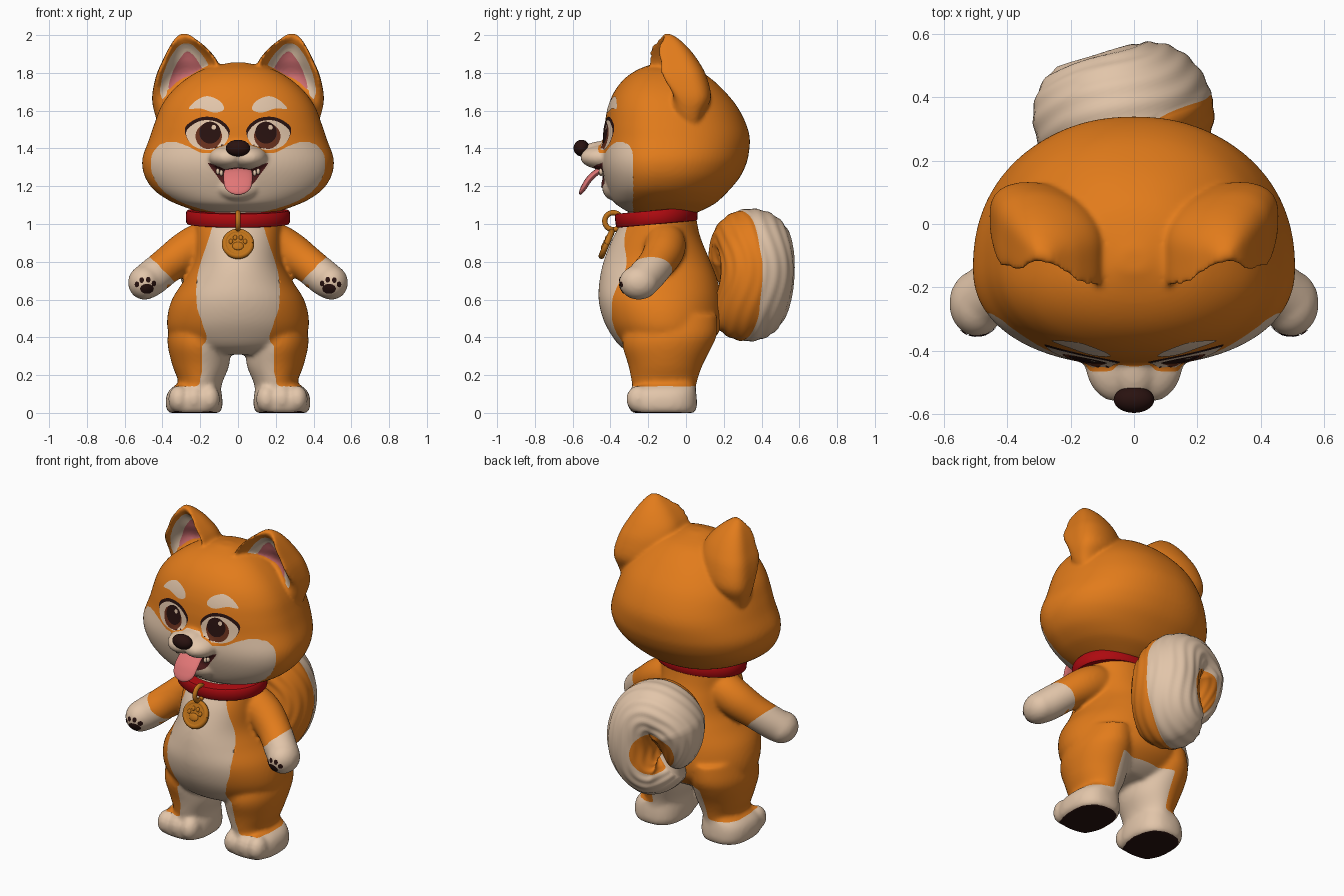
import bpy, bmesh
from math import sin, cos, pi, radians, sqrt
from mathutils import Vector, Matrix
from mathutils.bvhtree import BVHTree

if "Cube" in bpy.data.objects:
    bpy.data.objects.remove(bpy.data.objects["Cube"])

def material(name, *rgb):
    m = bpy.data.materials.new(name)
    m.use_nodes = True
    m.diffuse_color = (*rgb, 1)
    m.node_tree.nodes["Principled BSDF"].inputs["Base Color"].default_value = (*rgb, 1)
    return m

ORANGE = material("orange_fur", .76, .2, .011)
CREAM = material("cream_fur", .76, .56, .4)
RED = material("collar_red", .42, .003, .005)
TONGUE = material("tongue_pink", .75, .18, .18)
EAR = material("inner_ear_pink", .6, .15, .16)
DARK = material("dark_brown", .022, .006, .005)
IRIS = material("iris_brown", .14, .03, .012)
GOLD = material("gold", .52, .17, .01)
MOUTH = material("mouth_red", .1, .015, .015)

# --- helpers ---
def spline(pts, n=6, closed=False):
    out, m = [], len(pts)
    for i in range(m if closed else m - 1):
        p = [pts[(i + k) % m] if closed else pts[min(max(i + k, 0), m - 1)] for k in (-1, 0, 1, 2)]
        for t in (s / n for s in range(n)):
            out.append([.5 * (2*b + (c - a)*t + (2*a - 5*b + 4*c - d)*t*t + (3*b - a - 3*c + d)*t**3)
                        for a, b, c, d in zip(*p)])
    return out if closed else out + [list(pts[-1])]

def skin(bm, rings):
    vs = [[bm.verts.new(p) for p in r] for r in rings]
    n = len(vs[0])
    for a, b in zip(vs, vs[1:]):
        for i in range(n):
            bm.faces.new((a[i], a[(i + 1) % n], b[(i + 1) % n], b[i]))
    bm.faces.new(vs[0][::-1])
    bm.faces.new(vs[-1])

def trunk(bm, sections, side=1, power=2, bias=.5, n=64, steps=6):
    """Loft of ovals; a section is height, centre x, half width, front y, back y."""
    rings = []
    for z, cx, w, yf, yb in spline(sections, steps):
        mid, ring = yf + bias * (yb - yf), []
        for i in range(n):
            c, s = cos(2*pi*i/n), sin(2*pi*i/n)
            u, v = abs(c) ** (2/power), abs(s) ** (2/power)
            ring.append((side*(cx + (w*u if c > 0 else -w*u)), mid + (v*(yb - mid) if s > 0 else v*(yf - mid)), z))
        rings.append(ring)
    skin(bm, rings)

def ball(bm, centre, radii):
    bmesh.ops.create_uvsphere(bm, u_segments=32, v_segments=20, radius=1,
                              matrix=Matrix.Translation(centre) @ Matrix.Diagonal((*radii, 1)))

def tube(bm, path, ref, n=24, flat=1, ridge=0):
    """Sweep along points of x, y, z, radius."""
    pts, rings = [Vector(p[:3]) for p in path], []
    for i, p in enumerate(pts):
        t = (pts[min(i + 1, len(pts) - 1)] - pts[max(i - 1, 0)]).normalized()
        a = t.cross(Vector(ref)).normalized()
        b = a.cross(t)
        ring = []
        for k in range(n):
            th = 2*pi*k/n
            r = path[i][3] * (1 + ridge * sin(17*th + 2*sin(i*.3)))
            ring.append(p + a*(cos(th)*r*flat) + b*(sin(th)*r))
        rings.append(ring)
    skin(bm, rings)

def inside(poly, x, z):
    hit = False
    for (ax, az), (bx, bz) in zip(poly, poly[1:] + poly[:1]):
        if (az > z) != (bz > z) and x < ax + (z - az) * (bx - ax) / (bz - az):
            hit = not hit
    return hit

def paint(mesh, rule):
    """Colour faces by rule, then even out the colour borders."""
    for p in mesh.polygons:
        p.material_index = rule(p.center, p.normal)
    bm = bmesh.new()
    bm.from_mesh(mesh)
    near = {}
    for e in bm.edges:
        if len({f.material_index for f in e.link_faces}) > 1:
            a, b = e.verts
            near.setdefault(a, []).append(b)
            near.setdefault(b, []).append(a)
    for _ in range(5):
        goal = {v: (v.co + (ns[0].co + ns[1].co) / 2) / 2 for v, ns in near.items() if len(ns) == 2}
        for v, co in goal.items():
            v.co = co
    bm.to_mesh(mesh)
    bm.free()

def finish(name, bm, mats, voxel=0, rule=None, recalc=True, soften=7):
    if recalc:
        bmesh.ops.recalc_face_normals(bm, faces=bm.faces)
    mesh = bpy.data.meshes.new(name)
    bm.to_mesh(mesh)
    bm.free()
    ob = bpy.data.objects.new(name, mesh)
    bpy.context.scene.collection.objects.link(ob)
    if voxel:
        rm = ob.modifiers.new("Merge", 'REMESH')
        rm.mode, rm.voxel_size = 'VOXEL', voxel
        sm = ob.modifiers.new("Soften", 'SMOOTH')
        sm.factor, sm.iterations = .5, soften
        bpy.context.view_layer.update()
        mesh = bpy.data.meshes.new_from_object(ob.evaluated_get(bpy.context.evaluated_depsgraph_get()))
        ob.modifiers.clear()
        ob.data = mesh
    mesh.materials.clear()
    for m in mats:
        mesh.materials.append(m)
    if rule:
        paint(mesh, rule)
    mesh.shade_smooth()
    return ob

def surface(ob):
    return BVHTree.FromPolygons([v.co for v in ob.data.vertices], [p.vertices[:] for p in ob.data.polygons])

def decal(name, outline, tree, mat, lift=.004, rings=7, foremost=-1):
    """Thin plate laid on a surface from the front; foremost lets it pass behind the muzzle."""
    pts, bm = spline(outline, 5, True), bmesh.new()
    n = len(pts)
    cx, cz = (sum(v) / n for v in zip(*pts))
    def place(x, z):
        hit = tree.ray_cast(Vector((x, -2, z)), Vector((0, 1, 0)))[0]
        hit = hit or tree.find_nearest(Vector((x, -.4, z)))[0]
        return bm.verts.new((hit.x, max(hit.y, foremost) - lift, hit.z))
    mid = place(cx, cz)
    rows = [[place(cx + (x - cx)*k/rings, cz + (z - cz)*k/rings) for x, z in pts] for k in range(1, rings + 1)]
    for i in range(n):
        j = (i + 1) % n
        bm.faces.new((mid, rows[0][i], rows[0][j]))
        for a, b in zip(rows, rows[1:]):
            bm.faces.new((a[i], b[i], b[j], a[j]))
    bm.normal_update()
    if sum(f.normal.y for f in bm.faces) > 0:
        bmesh.ops.reverse_faces(bm, faces=bm.faces)
    finish(name, bm, [mat], recalc=False)

def ellipse(cx, cz, rx, rz):
    return [(cx + rx*cos(pi*k/5), cz + rz*sin(pi*k/5)) for k in range(10)]

def flip(outline, s):
    return [(s*x, z) for x, z in outline]

# --- head with ears and muzzle ---
bm = bmesh.new()
trunk(bm, [(1.06, 0, .2, -.3, .06), (1.1, 0, .31, -.365, .14), (1.13, 0, .375, -.39, .18), (1.18, 0, .445, -.412, .23),
           (1.24, 0, .488, -.432, .28), (1.3, 0, .506, -.445, .312), (1.36, 0, .503, -.447, .33),
           (1.45, 0, .47, -.437, .338), (1.53, 0, .443, -.43, .318), (1.62, 0, .408, -.413, .272),
           (1.7, 0, .352, -.38, .207), (1.77, 0, .272, -.325, .132), (1.82, 0, .18, -.25, .05),
           (1.855, 0, .04, -.15, -.08)], power=2.2, bias=.4, n=96)
for s in (1, -1):
    rings = []
    for z, cx, cy, rx, ry, dent in spline([
            (1.5, .33, .01, .08, .05, 0), (1.58, .315, -.01, .125, .1, 0), (1.67, .285, -.005, .17, .132, .4),
            (1.78, .265, -.03, .17, .134, 1), (1.86, .255, -.055, .147, .118, 1), (1.93, .265, -.08, .102, .092, 1),
            (1.98, .28, -.095, .055, .055, .6), (2.008, .285, -.1, .02, .015, 0)]):
        ring = []
        for k in range(64):
            c, v = cos(pi*k/32), sin(pi*k/32)
            if v < 0:
                v = -((1 - dent)*-v + dent*.95*sin(pi*min(1, -v)**.65))
            else:
                v = v**.8
            ring.append((s*(cx + rx*c), cy + ry*v + .2*rx*c, z))
        rings.append(ring)
    skin(bm, rings)
    ball(bm, (s*.055, -.43, 1.352), (.1, .13, .065))
ball(bm, (0, -.43, 1.385), (.075, .125, .055))
ball(bm, (0, -.385, 1.2), (.12, .06, .075))

mask = [(-.01, 1.44), (.045, 1.44), (.07, 1.41), (.12, 1.378), (.2, 1.375), (.27, 1.415), (.34, 1.44), (.41, 1.425),
        (.455, 1.38), (.475, 1.29), (.44, 1.2), (.36, 1.1), (.3, 1), (-.01, 1)]
ear_rim = spline([(.405, 1.66), (.4, 1.78), (.335, 1.92), (.27, 1.96), (.205, 1.915), (.145, 1.81), (.19, 1.73), (.32, 1.66)], 3, True)
ear_hollow = spline([(.375, 1.66), (.355, 1.78), (.305, 1.88), (.265, 1.915), (.225, 1.88), (.18, 1.79), (.22, 1.73), (.32, 1.66)], 3, True)

def head_colour(c, n):
    x = abs(c.x)
    if c.z > 1.66 and n.y < .15:
        if n.z > .3 or c.y < -.21:
            return 0
        return 2 if inside(ear_hollow, x, c.z) else int(inside(ear_rim, x, c.z))
    return int(c.y < -.28 and inside(mask, x, c.z) or c.y < -.465)

head = finish("head", bm, [ORANGE, CREAM, EAR], .01, head_colour)
face = surface(head)

# --- face details ---
eye = [(.05, 1.475), (.1, 1.535), (.17, 1.55), (.23, 1.532), (.275, 1.485), (.245, 1.42), (.17, 1.392), (.085, 1.41)]
lash = [(.16 + (x - .16)*1.06, z + (.018 if z > 1.45 else .006)) for x, z in eye]
brow = [(.075, 1.607), (.095, 1.65), (.16, 1.677), (.22, 1.655), (.26, 1.61), (.2, 1.612), (.125, 1.59)]
for s, side in ((1, "left"), (-1, "right")):
    for part, outline, mat, lift in (
            ("lash", flip(lash, s), DARK, .002), ("eye_white", flip(eye, s), CREAM, .004),
            ("iris", ellipse(s*.155, 1.465, .07, .068), IRIS, .006),
            ("pupil", ellipse(s*.148, 1.484, .057, .058), DARK, .008),
            ("eye_glint", ellipse(s*.15 + .022, 1.512, .012, .013), CREAM, .0095)):
        decal(side + "_" + part, outline, face, mat, lift, foremost=-.452)
    decal(side + "_brow", flip(brow, s), face, CREAM)
decal("mouth", [(-.16, 1.325), (-.1, 1.287), (0, 1.3), (.1, 1.287), (.16, 1.325), (.112, 1.255), (.07, 1.205), (0, 1.185),
                (-.07, 1.205), (-.112, 1.255)], face, MOUTH, .005, 10)

bm = bmesh.new()
ball(bm, (0, -.553, 1.402), (.064, .042, .044))
finish("nose", bm, [DARK])

bm = bmesh.new()
tube(bm, spline([(0, -.39, 1.285, .06), (0, -.46, 1.28, .074), (0, -.51, 1.24, .077), (0, -.54, 1.195, .07),
                 (0, -.556, 1.168, .046), (0, -.562, 1.155, .012)]), (1, 0, 0), flat=.22)
finish("tongue", bm, [TONGUE])

bm = bmesh.new()
for s in (1, -1):
    for x, z in ((.088, 1.27), (.107, 1.278)):
        ball(bm, (s*x, -.45, z), (.01, .012, .016))
finish("teeth", bm, [CREAM])

# --- body, limbs and feet ---
bm = bmesh.new()
trunk(bm, [(1.08, 0, .22, -.3, .05), (1, 0, .228, -.345, .06), (.92, 0, .228, -.39, .08), (.8, 0, .238, -.437, .13),
           (.7, 0, .288, -.458, .168), (.6, 0, .35, -.463, .188), (.5, 0, .375, -.44, .193), (.42, 0, .365, -.4, .17),
           (.35, 0, .3, -.345, .1), (.31, 0, .2, -.27, .03)])
for s in (1, -1):
    trunk(bm, [(.52, .2, .14, -.3, .165), (.42, .208, .162, -.33, .165), (.35, .207, .164, -.335, .137),
               (.25, .197, .15, -.305, .087), (.15, .2, .114, -.285, .055), (.05, .215, .12, -.27, .05)], s)
    trunk(bm, [(0, .232, .135, -.285, .045), (.03, .232, .149, -.302, .057), (.08, .232, .149, -.302, .057),
               (.12, .227, .137, -.285, .052), (.155, .21, .11, -.25, .045)], s, power=2.5)
    for x in (.15, .232, .314):
        ball(bm, (s*x, -.25, .073), (.055, .067, .073))
    tube(bm, [(s*x, y, z, r) for x, y, z, r in spline([
        (.13, -.11, .93, .09), (.2, -.11, .895, .11), (.28, -.12, .85, .107), (.37, -.16, .785, .097),
        (.45, -.215, .72, .096), (.5, -.25, .685, .09), (.53, -.275, .67, .07)])], (0, 1, 0))
    ball(bm, (s*.495, -.25, .69), (.088, .105, .092))

belly = [(-.01, 1.1), (.13, 1.08), (.13, 1), (.175, .865), (.215, .74), (.222, .65), (.215, .55), (.165, .41),
         (.19, .3), (.2, .13), (-.01, .13)]

def body_colour(c, n):
    x = abs(c.x)
    if c.z < .015 and n.z < -.85:
        return 2
    if x - c.z > -.36 and c.z > .58 and (x > .375 or (x > .32 and c.z > .68)):
        return 1
    return int(c.z < .14 or (x < .19 and c.z < .36) or (c.y < -.15 and inside(belly, x, c.z)))

body = finish("body", bm, [ORANGE, CREAM, DARK], .0115, body_colour, soften=11)

# --- paw pads ---
palm = surface(body)
for s, side in ((1, "left"), (-1, "right")):
    decal(side + "_palm_pad", ellipse(s*.482, .657, .036, .026), palm, DARK, .004, 3)
    for x, z in ((.445, .685), (.475, .705), (.51, .703), (.535, .68)):
        decal(side + "_finger_pad", ellipse(s*x, z, .012, .015), palm, DARK, .004, 2)

# --- curled tail: a ring lying in an upright plane turned toward the back right ---
across, axis, hub = Vector((.92, .39, 0)), Vector((-.39, .92, 0)), Vector((-.05, .355, .725))
path = []
for a in range(-125, 226, 5):
    r = .2 * min(1, .7 + (a + 125)/160, sqrt((230 - a)/80))
    p = hub + across*(.13*cos(radians(a))) + axis*(-.06 + .08*(a + 125)/350)
    path.append((p.x, p.y, p.z + .192*sin(radians(a)), r))
bm = bmesh.new()
tube(bm, path, axis, 102, .82, .014)

def tail_colour(c, n):
    d = c - hub
    u, w = d.dot(across), d.dot(axis)
    return int(w > -.07 and sqrt(u*u + (d.z + .03)**2) > .13)

finish("tail", bm, [ORANGE, CREAM], 0, tail_colour)

# --- collar and tag ---
bm = bmesh.new()
trunk(bm, [(-.037, 0, .262, -.205, .205), (-.028, 0, .274, -.217, .217), (.028, 0, .274, -.217, .217),
           (.037, 0, .262, -.205, .205)], steps=2)
bm.transform(Matrix.Translation((0, -.157, 1.036)) @ Matrix.Rotation(.09, 4, 'X'))
finish("collar", bm, [RED])

def hoop(bm, radius, thick):
    tube(bm, [(radius*cos(pi*k/20), radius*sin(pi*k/20), 0, thick) for k in range(41)], (0, 0, 1), 12)

bm = bmesh.new()
bmesh.ops.create_cone(bm, cap_ends=True, segments=40, radius1=.078, radius2=.078, depth=.026)
hoop(bm, .07, .016)
ball(bm, (0, -.018, .013), (.03, .023, .009))
for x, y in ((-.038, .008), (-.015, .03), (.015, .03), (.038, .008)):
    ball(bm, (x, y, .013), (.011, .014, .008))
bm.transform(Matrix.Translation((0, -.42, .895)) @ Matrix.Rotation(pi/2 - .4, 4, 'X'))
finish("tag", bm, [GOLD])

bm = bmesh.new()
hoop(bm, .045, .014)
bm.transform(Matrix.Translation((0, -.385, 1.015)) @ Matrix.Rotation(pi/2, 4, 'Y'))
finish("tag_ring", bm, [GOLD])

# keep crisp edges on the collar and tag
for name in ("collar", "tag"):
    ob = bpy.data.objects[name]
    bpy.context.view_layer.objects.active = ob
    for o in bpy.context.selected_objects:
        o.select_set(False)
    ob.select_set(True)
    bpy.ops.object.shade_smooth_by_angle(angle=radians(40))
